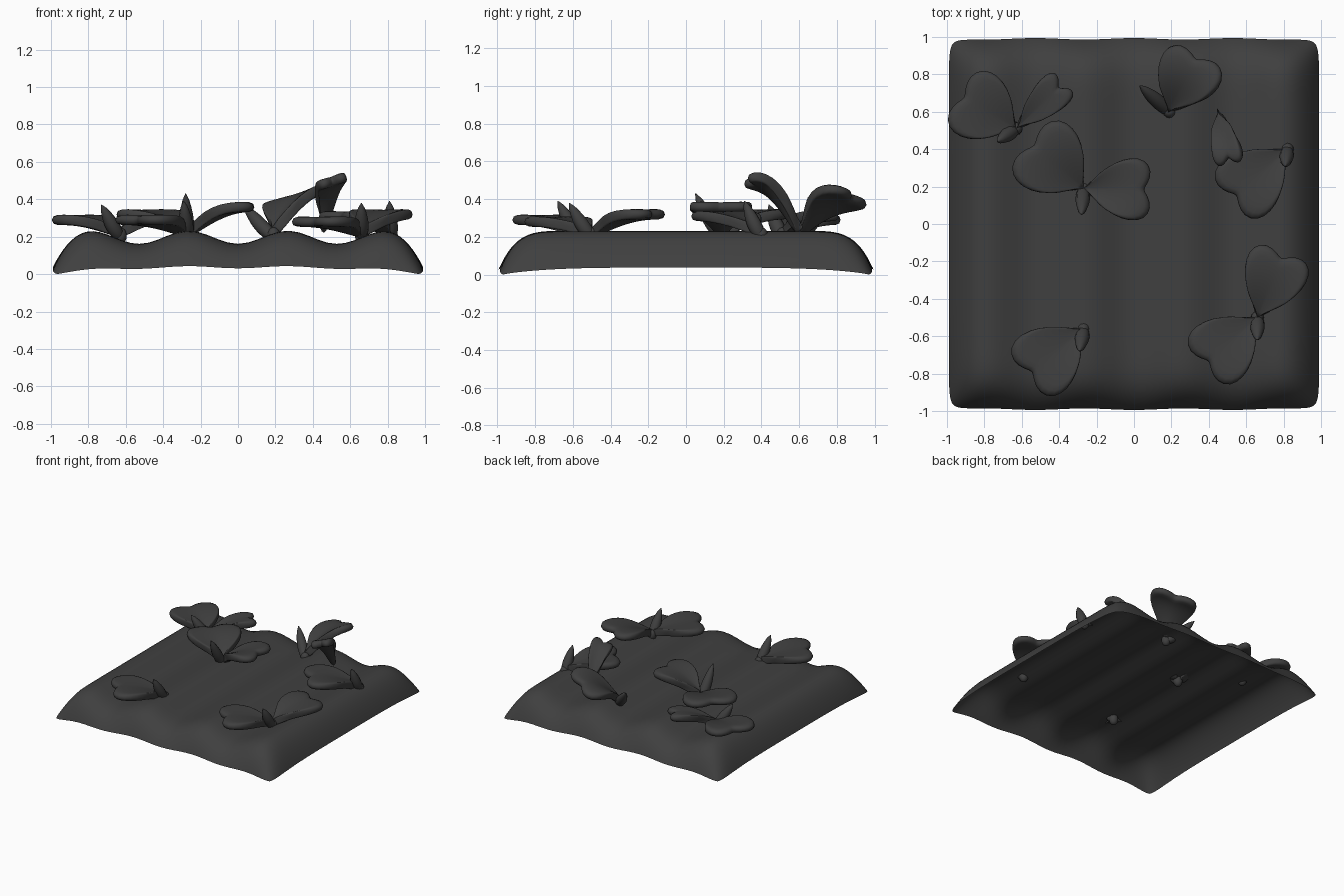
import bpy
import bmesh
import math
from math import pi, sin, cos, radians

cube = bpy.data.objects.get("Cube")
if cube:
    bpy.data.objects.remove(cube, do_unlink=True)

grey = bpy.data.materials.new("charcoal_grey")
grey.use_nodes = True
grey.diffuse_color = (0.05, 0.05, 0.05, 1)
bsdf = next(n for n in grey.node_tree.nodes if n.type == 'BSDF_PRINCIPLED')
bsdf.inputs["Base Color"].default_value = (0.05, 0.05, 0.05, 1)
bsdf.inputs["Roughness"].default_value = 0.8


def finish(bm, name):
    """Turn a bmesh into a smooth-shaded grey object."""
    mesh = bpy.data.meshes.new(name)
    bmesh.ops.recalc_face_normals(bm, faces=bm.faces)
    bm.to_mesh(mesh)
    bm.free()
    mesh.materials.append(grey)
    for p in mesh.polygons:
        p.use_smooth = True
    obj = bpy.data.objects.new(name, mesh)
    bpy.context.collection.objects.link(obj)
    return obj


def rise(t, power):
    """Rounded shoulder: 0 at the rim, 1 well inside."""
    d = min((1 - abs(t)) / 0.4, 1)
    return 1 - (1 - d) ** power


# Ground: hollow sheet with ridges running front to back and a curved-down rim
def ground():
    bm = bmesh.new()
    n = 56
    bmesh.ops.create_grid(bm, x_segments=n, y_segments=n, size=1)
    for v in bm.verts:
        x, y = sin(v.co.x * pi / 2), sin(v.co.y * pi / 2)
        wave = -cos(2 * pi * x / 0.535)
        top = 0.197 + 0.035 * wave
        rim = 0.037 * (1 - abs(x * y) ** 4) + 0.006 * wave * (1 - abs(x) ** 8)
        z = rim + (top - rim) * rise(x, 6) * rise(y, 4.5)
        pinch = 0.99 - 0.025 * abs(x * y) ** 20
        v.co = (x * pinch, y * (pinch - 0.004 * wave * abs(y) ** 8), max(z, 0))
    obj = finish(bm, "ground")
    up = sum(p.normal.z for p in obj.data.polygons)
    if up < 0:
        obj.data.flip_normals()


# Heart outline as (share of half spread, share of length)
HEART = [(0, .86), (.12, .94), (.35, 1.03), (.6, 1.0), (.8, .83), (.95, .6), (1, .35)]


def leaf(name, base, heading, half, length, z_tip, roll=0.0):
    """Thick notched leaf fanning out from its base point."""
    bm = bmesh.new()
    outline = [(-s, r) for s, r in reversed(HEART[1:])] + HEART
    rings = []
    steps = 6
    z0 = 0.22
    root = bm.verts.new((base[0], base[1], z0))
    for k in range(1, steps + 1):
        q = k / steps
        ring = []
        for s, r in outline:
            a = radians(heading + s * half)
            d = r * q
            z = z0 + (z_tip - z0) * sin(min(d, 1) * 1.75)
            z += roll * s * d + 0.025 * abs(s) * d * (1 - d)
            ring.append(bm.verts.new((base[0] + length * d * cos(a),
                                      base[1] + length * d * sin(a), z)))
        rings.append(ring)
    for i in range(len(outline) - 1):
        bm.faces.new((root, rings[0][i], rings[0][i + 1]))
        for a, b in zip(rings, rings[1:]):
            bm.faces.new((a[i], b[i], b[i + 1], a[i + 1]))
    obj = finish(bm, name)
    solid = obj.modifiers.new("thickness", 'SOLIDIFY')
    solid.thickness = 0.055
    solid.offset = 0
    sub = obj.modifiers.new("rounding", 'SUBSURF')
    sub.levels = sub.render_levels = 1


# Upright pointed petal: tapered tube bowed outward
def petal(name, base, tip, width=0.04):
    curve = bpy.data.curves.new(name, 'CURVE')
    curve.dimensions = '3D'
    curve.bevel_depth = width
    curve.bevel_resolution = 3
    curve.use_fill_caps = True
    line = curve.splines.new('POLY')
    count = 9
    line.points.add(count - 1)
    for i, p in enumerate(line.points):
        t = i / (count - 1)
        x = base[0] + (tip[0] - base[0]) * t
        y = base[1] + (tip[1] - base[1]) * t
        p.co = (x, y, 0.2 + (tip[2] - 0.2) * t ** 1.2, 1)
        p.radius = 0.12 + 0.85 * sin(pi * (0.2 + 0.8 * t)) ** 0.8 if t < 1 else 0.05
    curve.materials.append(grey)
    line.use_smooth = True
    obj = bpy.data.objects.new(name, curve)
    bpy.context.collection.objects.link(obj)


# Root knob: small bulb poking through the sheet
def knob(name, base):
    bm = bmesh.new()
    bmesh.ops.create_uvsphere(bm, u_segments=12, v_segments=8, radius=0.035)
    for v in bm.verts:
        v.co = (v.co.x + base[0], v.co.y + base[1], v.co.z * 1.3 + 0.205)
    finish(bm, name)


ground()

# Plants: base, leaves (heading, half spread, length, tip height, roll), petal tip
PLANTS = {
    "back_right": ((-.63, .51), [(149, 50, .37, .29, 0), (44, 25, .36, .31, 0)],
                   (-.73, .44, .37)),
    "middle": ((-.27, .19), [(139, 50, .40, .32, 0), (-1, 43, .37, .36, 0)],
               (-.28, .05, .43)),
    "back": ((.19, .60), [(63, 46, .36, .41, -.08)], (.03, .74, .37)),
    "back_left": ((.82, .40), [(222, 42, .42, .31, 0)], (.81, .31, .39)),
    "front_right": ((-.27, -.56), [(220, 44, .41, .29, 0)], (-.29, -.68, .39)),
    "front_left": ((.66, -.50), [(68, 42, .39, .32, 0), (222, 44, .40, .28, 0)],
                   (.66, -.62, .38)),
}
for place, (base, leaves, tip) in PLANTS.items():
    for i, spec in enumerate(leaves):
        leaf(f"{place}_leaf_{i + 1}", base, *spec)
    petal(f"{place}_petal", base, tip)
    knob(f"{place}_root", base)

# Steep raised leaf beside the back plant
leaf("raised_leaf", (.45, .61), -78, 24, .30, .5, 0.04)
